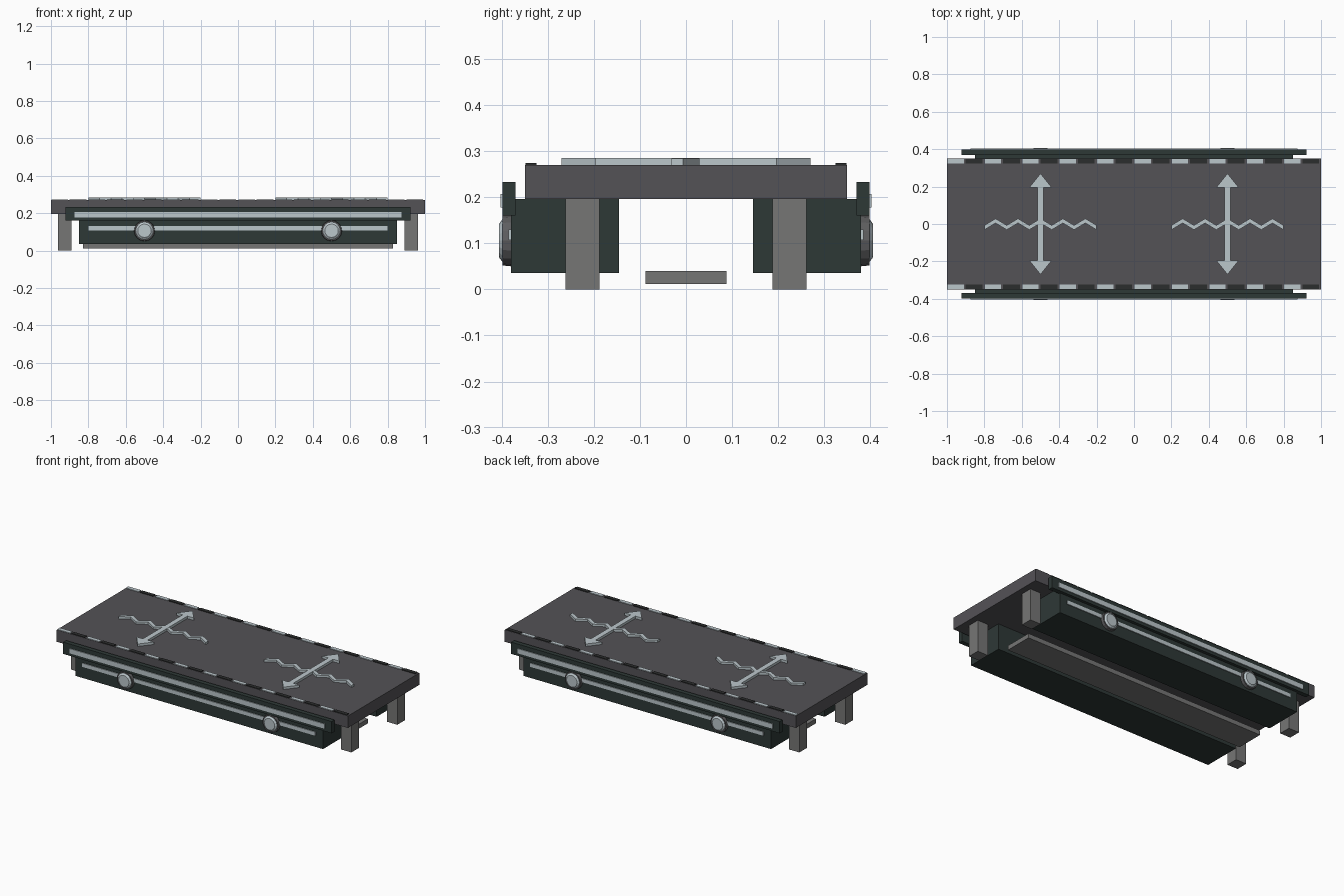
import bpy, bmesh, math
from mathutils import Matrix

if "Cube" in bpy.data.objects:
    bpy.data.objects.remove(bpy.data.objects["Cube"])


def colour(name, rgb):
    m = bpy.data.materials.new(name)
    m.diffuse_color = (*rgb, 1)
    m.use_nodes = True
    m.node_tree.nodes["Principled BSDF"].inputs["Base Color"].default_value = m.diffuse_color
    return m


DECK = colour("deck grey", (0.088, 0.085, 0.094))
STEEL = colour("steel grey", (0.18, 0.18, 0.178))
GREEN = colour("dark green", (0.027, 0.040, 0.037))
LIGHT = colour("pale blue grey", (0.50, 0.57, 0.60))
BLACK = colour("charcoal", (0.024, 0.026, 0.026))
RING = colour("ring grey", (0.11, 0.11, 0.115))


def finish(name, bm, mat):
    bmesh.ops.recalc_face_normals(bm, faces=bm.faces)
    me = bpy.data.meshes.new(name)
    bm.to_mesh(me)
    bm.free()
    me.materials.append(mat)
    ob = bpy.data.objects.new(name, me)
    bpy.context.collection.objects.link(ob)
    return ob


def box(name, x, y, z, mat):
    """Box from (min, max) ranges."""
    bm = bmesh.new()
    size = [abs(r[1] - r[0]) for r in (x, y, z)]
    mid = [(r[0] + r[1]) / 2 for r in (x, y, z)]
    bmesh.ops.create_cube(bm, size=1, matrix=Matrix.Translation(mid) @ Matrix.Diagonal((*size, 1)))
    return finish(name, bm, mat)


def plate(name, outline, z0, z1, mat):
    """Flat outline extruded upward."""
    bm = bmesh.new()
    face = bm.faces.new([bm.verts.new((x, y, z0)) for x, y in outline])
    top = bmesh.ops.extrude_face_region(bm, geom=[face])["geom"]
    bmesh.ops.translate(bm, vec=(0, 0, z1 - z0),
                        verts=[v for v in top if isinstance(v, bmesh.types.BMVert)])
    return finish(name, bm, mat)


def disc(name, x, z, y0, y1, r0, r1, side, mat):
    """Tapered disc facing outward along y."""
    bm = bmesh.new()
    m = (Matrix.Translation((x, side * (y0 + y1) / 2, z))
         @ Matrix.Rotation(side * -math.pi / 2, 4, 'X'))
    bmesh.ops.create_cone(bm, cap_ends=True, segments=16, radius1=r0, radius2=r1,
                          depth=y1 - y0, matrix=m)
    return finish(name, bm, mat)


# Deck and low centre plate
box("deck", (-1, 1), (-0.35, 0.35), (0.196, 0.27), DECK)
box("centre_plate", (-0.83, 0.83), (-0.088, 0.088), (0.012, 0.04), STEEL)

for s in (-1, 1):
    # Legs
    for sx in (-1, 1):
        box("leg", (sx * 0.89, sx * 0.962), (s * 0.188, s * 0.262), (0, 0.197), STEEL)

    # Side body, upper rail and pale strips
    box("side_body", (-0.85, 0.85), (s * 0.145, s * 0.38), (0.036, 0.1965), GREEN)
    box("side_rail", (-0.922, 0.922), (s * 0.37, s * 0.398), (0.16, 0.233), GREEN)
    box("rail_strip", (-0.875, 0.875), (s * 0.397, s * 0.403), (0.178, 0.207), LIGHT)
    box("body_strip", (-0.8, 0.8), (s * 0.379, s * 0.385), (0.107, 0.13), LIGHT)

    # Round lamps
    for x in (-0.5, 0.5):
        disc("lamp_ring", x, 0.106, 0.378, 0.398, 0.056, 0.054, s, RING)
        disc("lamp_lens", x, 0.106, 0.398, 0.406, 0.047, 0.036, s, LIGHT)

    # Dashed edge marking
    for i in range(10):
        x = -1 + i * 0.2
        box("pale_dash", (x + 0.003, x + 0.09), (s * 0.324, s * 0.348), (0.269, 0.274), LIGHT)
        box("dark_dash", (x + 0.1, x + 0.19), (s * 0.324, s * 0.348), (0.269, 0.274), BLACK)

# Raised deck symbols: double arrow across a zigzag
for cx in (-0.5, 0.5):
    half = [(0.016, 0.195), (0.06, 0.195), (0, 0.27), (-0.06, 0.195), (-0.016, 0.195)]
    arrow = half + [(-x, -y) for x, y in half]
    plate("double_arrow", [(cx + x, y) for x, y in arrow], 0.269, 0.285, LIGHT)
    path = [(cx - 0.3 + i * 0.06, 0.017 if i % 2 else -0.019) for i in range(11)]
    zigzag = [(x, y + 0.012) for x, y in path] + [(x, y - 0.012) for x, y in reversed(path)]
    plate("zigzag", zigzag, 0.269, 0.284, LIGHT)
